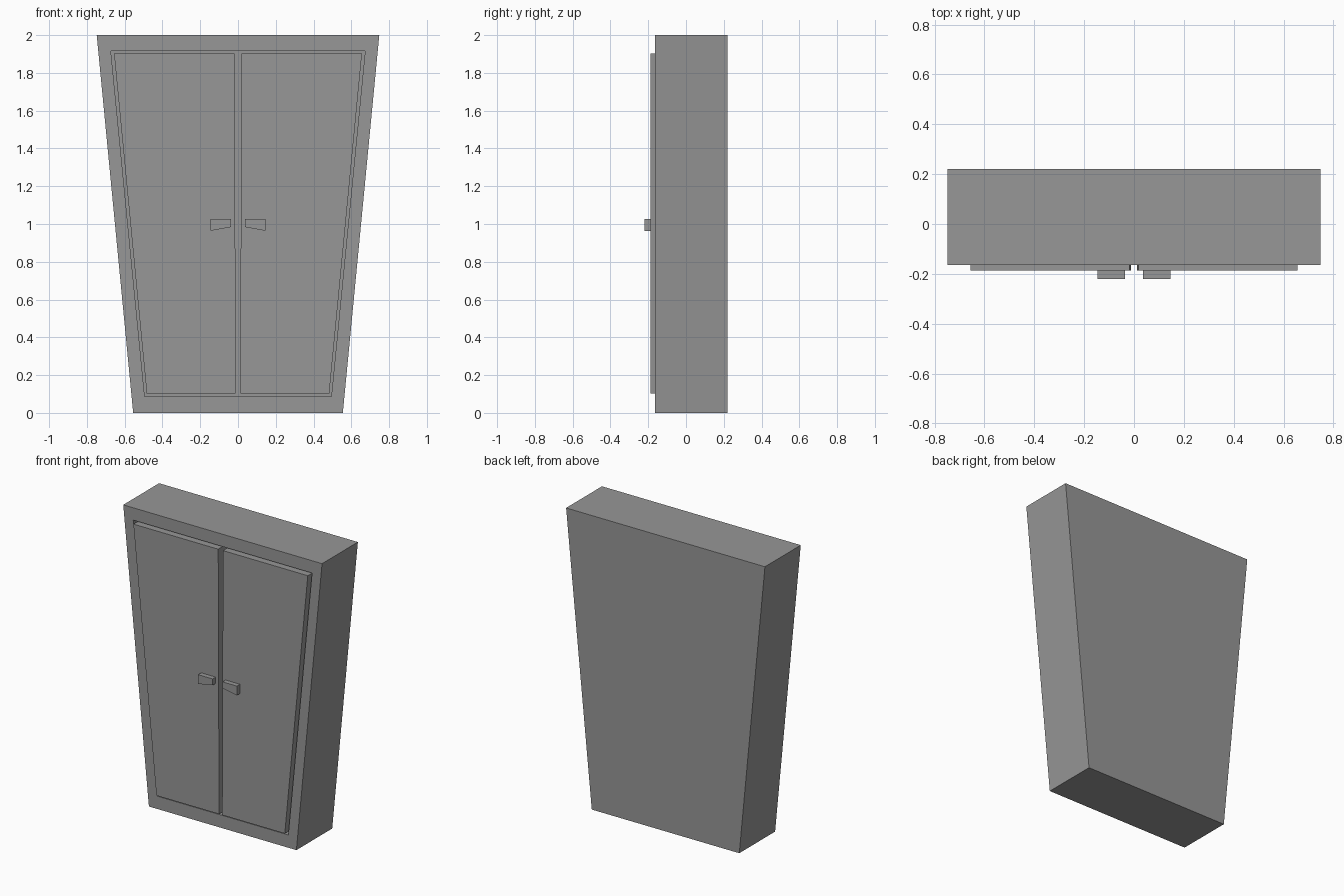
import bpy
import bmesh

cube = bpy.data.objects.get("Cube")
if cube:
    bpy.data.objects.remove(cube, do_unlink=True)

grey = bpy.data.materials.new("plain_grey")
grey.use_nodes = True
colour = (0.31, 0.31, 0.31, 1)
grey.diffuse_color = colour
grey.node_tree.nodes["Principled BSDF"].inputs["Base Color"].default_value = colour


def loft(name, rings):
    """Join four-cornered (outline, y) rings in order and cap both ends."""
    bm = bmesh.new()
    loops = [[bm.verts.new((x, y, z)) for x, z in outline] for outline, y in rings]
    for a, b in zip(loops, loops[1:]):
        for i in range(4):
            j = (i + 1) % 4
            bm.faces.new((a[i], a[j], b[j], b[i]))
    bm.faces.new(loops[0])
    bm.faces.new(loops[-1])
    bmesh.ops.recalc_face_normals(bm, faces=bm.faces)
    mesh = bpy.data.meshes.new(name)
    bm.to_mesh(mesh)
    bm.free()
    mesh.materials.append(grey)
    obj = bpy.data.objects.new(name, mesh)
    bpy.context.collection.objects.link(obj)
    return obj


def taper(bottom, top, z0, z1):
    """Symmetric outline that widens towards the top."""
    return [(-bottom, z0), (bottom, z0), (top, z1), (-top, z1)]


BACK, FRONT, RECESS = 0.22, -0.165, -0.09
DOOR_FRONT, HANDLE_FRONT = -0.187, -0.22

# Cabinet body with a shallow opening in its front
body = taper(0.555, 0.748, 0, 2)
opening = taper(0.494, 0.673, 0.087, 1.916)
loft("cabinet_body", [(body, BACK), (body, FRONT), (opening, FRONT), (opening, RECESS)])

# Paired doors and handles
door = [(0.012, 0.102), (0.483, 0.102), (0.656, 1.902), (0.018, 1.902)]
handle = [(0.037, 0.984), (0.146, 0.964), (0.146, 1.027), (0.037, 1.027)]
for side, s in (("left", 1), ("right", -1)):
    for part, outline, back, front in (
        ("door", door, RECESS, DOOR_FRONT),
        ("handle", handle, DOOR_FRONT, HANDLE_FRONT),
    ):
        shape = [(s * x, z) for x, z in outline]
        loft(f"{side}_{part}", [(shape, back), (shape, front)])
